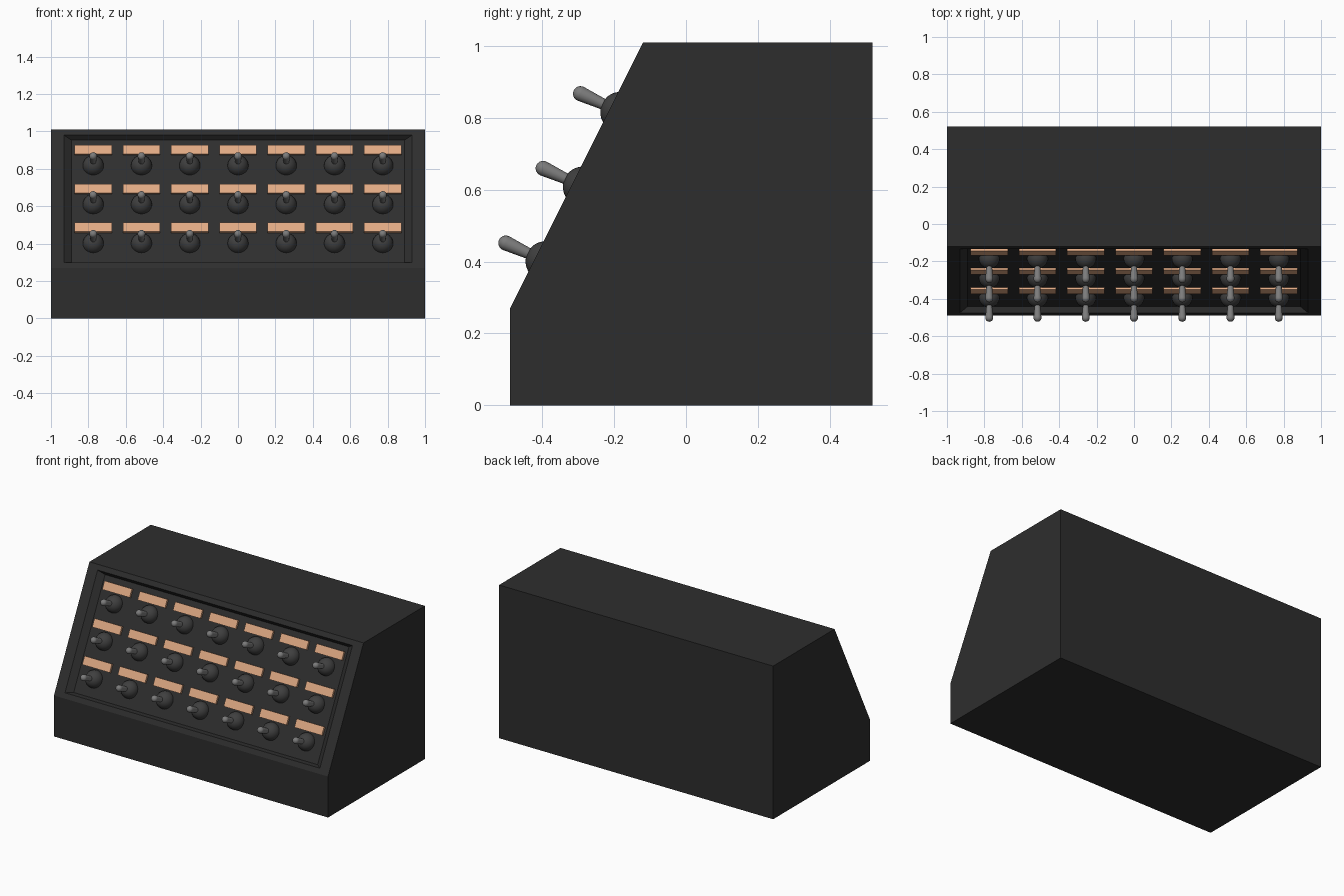
import bpy, bmesh
from math import sin, cos, pi, atan2
from mathutils import Vector, Matrix

if "Cube" in bpy.data.objects:
    bpy.data.objects.remove(bpy.data.objects["Cube"])

LOW, HIGH = Vector((0, -0.49, 0.27)), Vector((0, -0.12, 1.01))   # ends of the slope
X = Vector((1, 0, 0))
U = (HIGH - LOW).normalized()      # up the slope
N = X.cross(U)                     # out of the slope
DEPTH = 0.03                       # recess depth


def material(name, rgb):
    m = bpy.data.materials.new(name)
    m.diffuse_color = (*rgb, 1)
    m.use_nodes = True
    m.node_tree.nodes["Principled BSDF"].inputs["Base Color"].default_value = m.diffuse_color
    return m


def to_mesh(bm, name, mat):
    bmesh.ops.recalc_face_normals(bm, faces=bm.faces[:])
    me = bpy.data.meshes.new(name)
    bm.to_mesh(me)
    bm.free()
    me.materials.append(mat)
    return me


def place(name, me, matrix=Matrix()):
    ob = bpy.data.objects.new(name, me)
    bpy.context.collection.objects.link(ob)
    ob.matrix_world = matrix
    return ob


def lathe(name, profile, mat, steps=24):
    bm = bmesh.new()
    vs = [bm.verts.new((r, 0, h)) for r, h in profile]
    es = [bm.edges.new(p) for p in zip(vs, vs[1:])]
    bmesh.ops.spin(bm, geom=vs + es, cent=(0, 0, 0), axis=(0, 0, 1),
                   angle=2 * pi, steps=steps)
    bmesh.ops.remove_doubles(bm, verts=bm.verts[:], dist=1e-5)
    for f in bm.faces:
        f.smooth = True
    return to_mesh(bm, name, mat)


def frame(origin, up, out):
    m = Matrix((up.cross(out), up, out)).transposed().to_4x4()
    m.translation = origin
    return m


body_mat = material("charcoal", (0.027, 0.027, 0.027))
dome_mat = material("dark_grey", (0.05, 0.05, 0.05))
lever_mat = material("mid_grey", (0.2, 0.2, 0.2))
label_mat = material("tan", (0.75, 0.4, 0.23))

# Cabinet: extruded side profile whose sloped face carries a recessed panel
bm = bmesh.new()
profile = [(-0.49, 0.27), (-0.49, 0), (0.52, 0), (0.52, 1.01), (-0.12, 1.01)]
left = [bm.verts.new((-1, y, z)) for y, z in profile]
right = [bm.verts.new((1, y, z)) for y, z in profile]
bm.faces.new(left)
bm.faces.new(right)
for i in range(4):
    bm.faces.new((left[i], left[i + 1], right[i + 1], right[i]))


def slope_loop(half, t0, t1, n):
    pts = ((-half, t0), (half, t0), (half, t1), (-half, t1))
    return [bm.verts.new(LOW + X * x + U * t + N * n) for x, t in pts]


loops = [[left[0], right[0], right[4], left[4]],
         slope_loop(0.93, 0.034, 0.794, 0),
         slope_loop(0.89, 0.049, 0.779, -DEPTH)]
for a, b in zip(loops, loops[1:]):
    for i in range(4):
        j = (i + 1) % 4
        bm.faces.new((a[i], a[j], b[j], b[i]))
bm.faces.new(loops[2])
place("cabinet", to_mesh(bm, "cabinet", body_mat))

# Shared part meshes: label plate, switch dome, tapered lever with round tip
bm = bmesh.new()
bmesh.ops.create_cube(bm, size=1, matrix=Matrix.Diagonal((0.2, 0.054, 0.016, 1)))
label_mesh = to_mesh(bm, "label", label_mat)

R = 0.056
dome_mesh = lathe("switch_dome",
                  [(R * cos(a * pi / 16), R * sin(a * pi / 16)) for a in range(9)], dome_mat)
LEN, TIP = 0.122, 0.021
lever_mesh = lathe("lever", [(0, 0.02), (0.014, 0.02), (0.016, 0.06)] +
                   [(TIP * cos(a * pi / 12), LEN + TIP * sin(a * pi / 12)) for a in range(7)],
                   lever_mat, 16)

# Three rows of seven switches
lever_dir = Vector((0, -0.111, 0.051)).normalized()
lever_up = lever_dir.cross(X)
for row in range(3):
    for col in range(7):
        z = 0.401 + 0.208 * row
        t = (z - LOW.z + DEPTH * N.z) / U.z
        c = LOW + U * t - N * DEPTH + X * 0.258 * (col - 3)
        tag = f"_{row + 1}_{col + 1}"
        place("label" + tag, label_mesh, frame(c + U * 0.09 + N * 0.006, U, N))
        place("switch_dome" + tag, dome_mesh, frame(c, U, N))
        place("lever" + tag, lever_mesh, frame(c, -lever_up, lever_dir))
